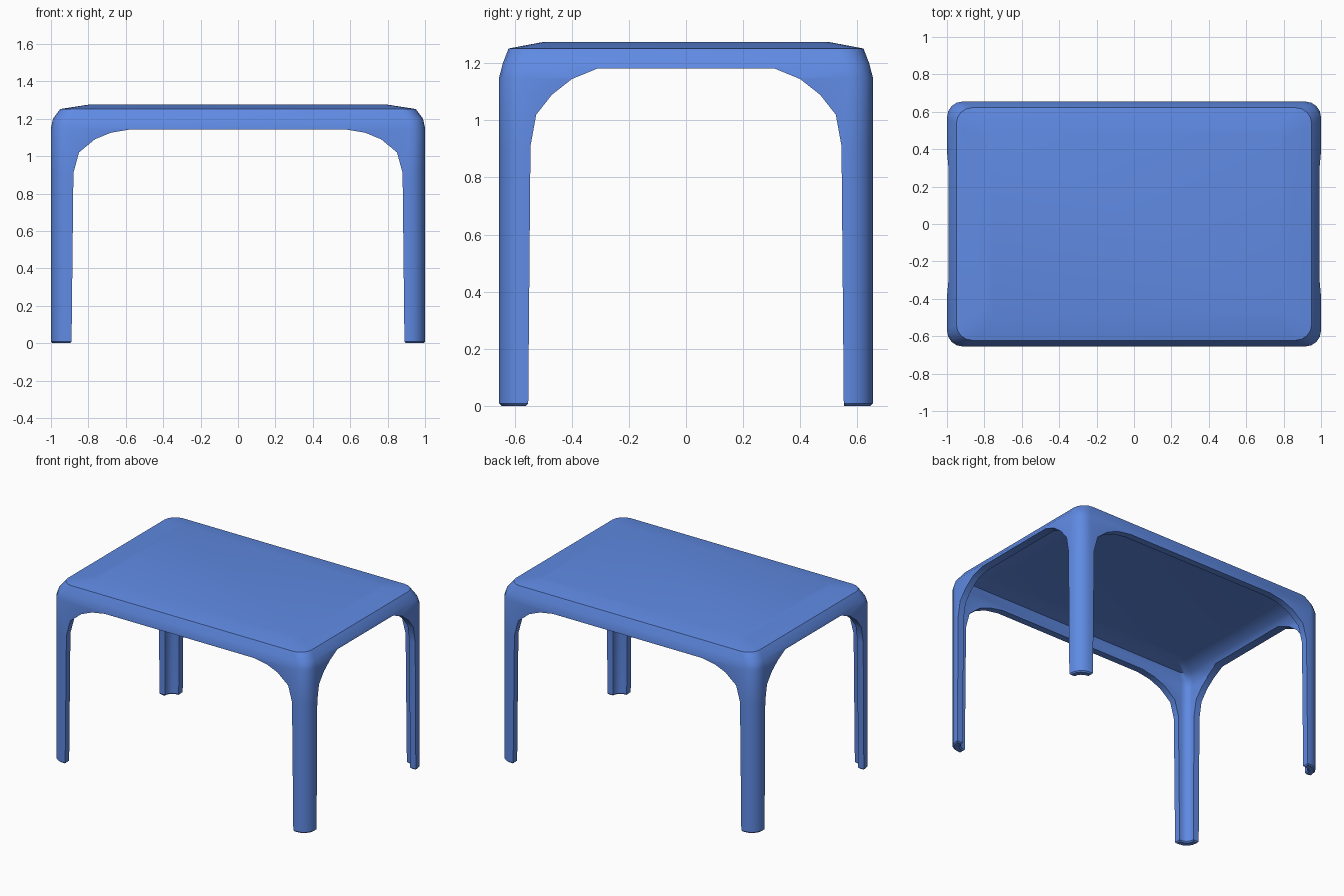
import bpy, bmesh, math

if "Cube" in bpy.data.objects:
    bpy.data.objects.remove(bpy.data.objects["Cube"])

blue = bpy.data.materials.new("blue plastic")
blue.diffuse_color = (0.115, 0.255, 0.77, 1)
blue.use_nodes = True
blue.node_tree.nodes["Principled BSDF"].inputs["Base Color"].default_value = blue.diffuse_color


def make_object(name, bm):
    bmesh.ops.recalc_face_normals(bm, faces=bm.faces)
    mesh = bpy.data.meshes.new(name)
    bm.to_mesh(mesh)
    bm.free()
    mesh.materials.append(blue)
    ob = bpy.data.objects.new(name, mesh)
    bpy.context.collection.objects.link(ob)
    return ob


def rounded_rect(hx, hy, r, n=4):
    pts = []
    for k, (sx, sy) in enumerate([(1, 1), (-1, 1), (-1, -1), (1, -1)]):
        for i in range(n + 1):
            a = math.pi / 2 * (k + i / n)
            pts.append((sx * (hx - r) + r * math.cos(a),
                        sy * (hy - r) + r * math.sin(a)))
    return pts


def stacked_shell(name, rings):
    """Solid through rounded rectangles given as (z, half x, half y, radius)."""
    bm = bmesh.new()
    loops = [[bm.verts.new((x, y, z)) for x, y in rounded_rect(hx, hy, r)]
             for z, hx, hy, r in rings]
    for a, b in zip(loops, loops[1:]):
        for i in range(len(a)):
            j = (i + 1) % len(a)
            bm.faces.new((a[i], a[j], b[j], b[i]))
    bm.faces.new(loops[0])
    bm.faces.new(loops[-1])
    return make_object(name, bm)


def arch_cutter(name, half, along_x):
    """Arch-shaped prism running through the whole table."""
    outline = half + [(-u, z) for u, z in reversed(half)]
    bm = bmesh.new()
    ends = []
    for d in (-1.5, 1.5):
        ends.append([bm.verts.new((d, u, z) if along_x else (u, d, z))
                     for u, z in outline])
    a, b = ends
    for i in range(len(a)):
        j = (i + 1) % len(a)
        bm.faces.new((a[i], a[j], b[j], b[i]))
    bm.faces.new(a)
    bm.faces.new(b)
    return make_object(name, bm)


# Outer body and the hollow beneath it
table = stacked_shell("table", [
    (0, 1.0, 0.655, 0.085), (0.9, 1.0, 0.655, 0.085),
    (1.15, 1.0, 0.655, 0.085), (1.20, 0.989, 0.642, 0.085),
    (1.252, 0.95, 0.622, 0.085), (1.275, 0.80, 0.50, 0.05)])
t = 0.045
hollow = stacked_shell("hollow_cutter", [
    (-0.1, 1 - t, 0.655 - t, 0.05), (1.13, 1 - t, 0.655 - t, 0.05),
    (1.17, 0.945, 0.60, 0.05), (1.212, 0.91, 0.58, 0.05),
    (1.232, 0.78, 0.48, 0.04)])

# Arched openings on front/back and on the two sides
front_arch = arch_cutter("front_arch_cutter", [
    (0.89, -0.1), (0.89, 0), (0.88, 0.91), (0.85, 1.02), (0.765, 1.09),
    (0.68, 1.125), (0.58, 1.142)], False)
side_arch = arch_cutter("side_arch_cutter", [
    (0.553, -0.1), (0.553, 0), (0.545, 0.91), (0.525, 1.02), (0.47, 1.09),
    (0.40, 1.145), (0.31, 1.182)], True)

for cutter in (hollow, front_arch, side_arch):
    m = table.modifiers.new(cutter.name, 'BOOLEAN')
    m.operation = 'DIFFERENCE'
    m.solver = 'EXACT'
    m.object = cutter

bpy.context.view_layer.objects.active = table
table.select_set(True)
for m in list(table.modifiers):
    bpy.ops.object.modifier_apply(modifier=m.name)
for cutter in (hollow, front_arch, side_arch):
    bpy.data.objects.remove(cutter)

# Softened feet
bm = bmesh.new()
bm.from_mesh(table.data)
feet = [e for e in bm.edges if all(abs(v.co.z) < 0.001 for v in e.verts)]
bmesh.ops.bevel(bm, geom=feet, offset=0.008, segments=1, affect='EDGES',
                profile=0.5)
bm.to_mesh(table.data)
bm.free()

bpy.ops.object.shade_smooth_by_angle(angle=math.radians(40))
